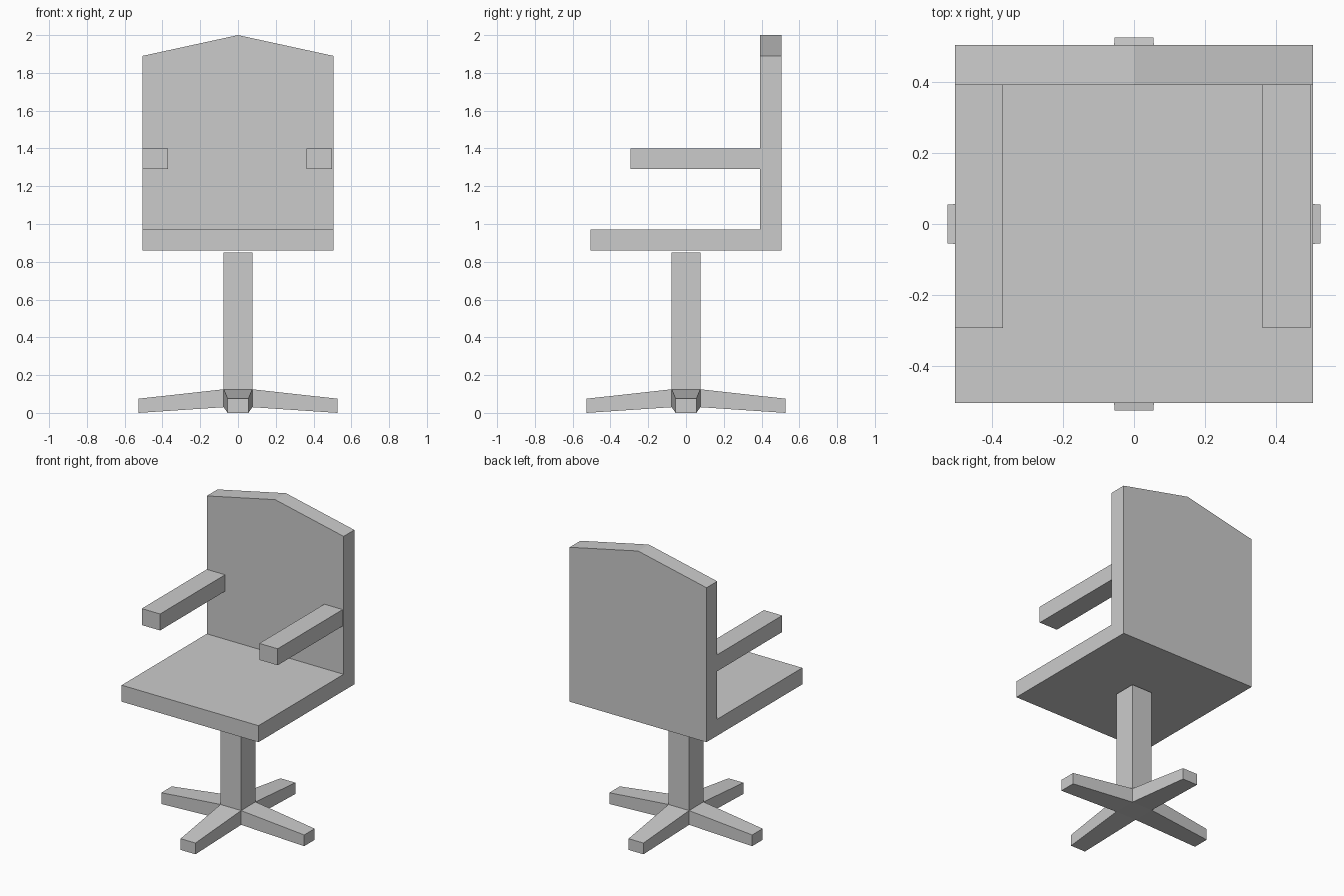
import bpy, bmesh
from mathutils import Vector

if "Cube" in bpy.data.objects:
    bpy.data.objects.remove(bpy.data.objects["Cube"])


def finish(name, bm):
    bmesh.ops.recalc_face_normals(bm, faces=bm.faces)
    me = bpy.data.meshes.new(name)
    bm.to_mesh(me)
    bm.free()
    ob = bpy.data.objects.new(name, me)
    bpy.context.collection.objects.link(ob)
    return ob


def box(bm, lo, hi):
    lo, hi = Vector(lo), Vector(hi)
    for v in bmesh.ops.create_cube(bm, size=1)["verts"]:
        v.co = (lo + hi) / 2 + v.co * (hi - lo)


def box_part(name, lo, hi):
    bm = bmesh.new()
    box(bm, lo, hi)
    return finish(name, bm)


H = 0.505          # half width of seat
BACK_Y = 0.392     # front plane of backrest

# Seat: slab joined to the back as an L profile swept across the width,
# then the centre of the top edge raised into a shallow peak
bm = bmesh.new()
profile = [(-H, 0.86), (H, 0.86), (H, 1.89), (BACK_Y, 1.89), (BACK_Y, 0.97), (-H, 0.97)]
edge = bm.faces.new([bm.verts.new((-H, y, z)) for y, z in profile])
for step in range(2):
    ext = bmesh.ops.extrude_face_region(bm, geom=[edge], use_keep_orig=(step == 0))
    edge = next(g for g in ext["geom"] if isinstance(g, bmesh.types.BMFace))
    bmesh.ops.translate(bm, vec=(H, 0, 0),
                        verts=[g for g in ext["geom"] if isinstance(g, bmesh.types.BMVert)])
# remove any inner divider left by the extrusion
inner = [f for f in bm.faces if all(abs(v.co.x) < 1e-4 for v in f.verts)]
bmesh.ops.delete(bm, geom=inner, context='FACES_ONLY')
for v in bm.verts:
    if abs(v.co.x) < 1e-4 and v.co.z > 1.8:
        v.co.z = 2.0
finish("seat_and_back", bm)

# Armrests
box_part("armrest_left", (-0.505, -0.293, 1.29), (-0.37, BACK_Y, 1.40))
box_part("armrest_right", (0.363, -0.293, 1.29), (0.498, BACK_Y, 1.40))

# Pedestal: hub with four tapered feet and the column extruded from its sides
bm = bmesh.new()
R, FOOT, END = 0.076, 0.527, 0.055
box(bm, (-R, -R, 0.03), (R, R, 0.125))
bm.normal_update()
sides = [(f, f.normal.copy()) for f in bm.faces if f.normal.z > -0.5]
for f, n in sides:
    new = bmesh.ops.extrude_discrete_faces(bm, faces=[f])["faces"][0]
    for v in new.verts:
        if n.z > 0.5:
            v.co.z = 0.85
        else:
            across = (v.co - n * v.co.dot(n)) * (END / R)
            z = 0.075 if v.co.z > 0.08 else 0.0
            v.co = n * FOOT + Vector((across.x, across.y, z))
finish("pedestal_base", bm)
